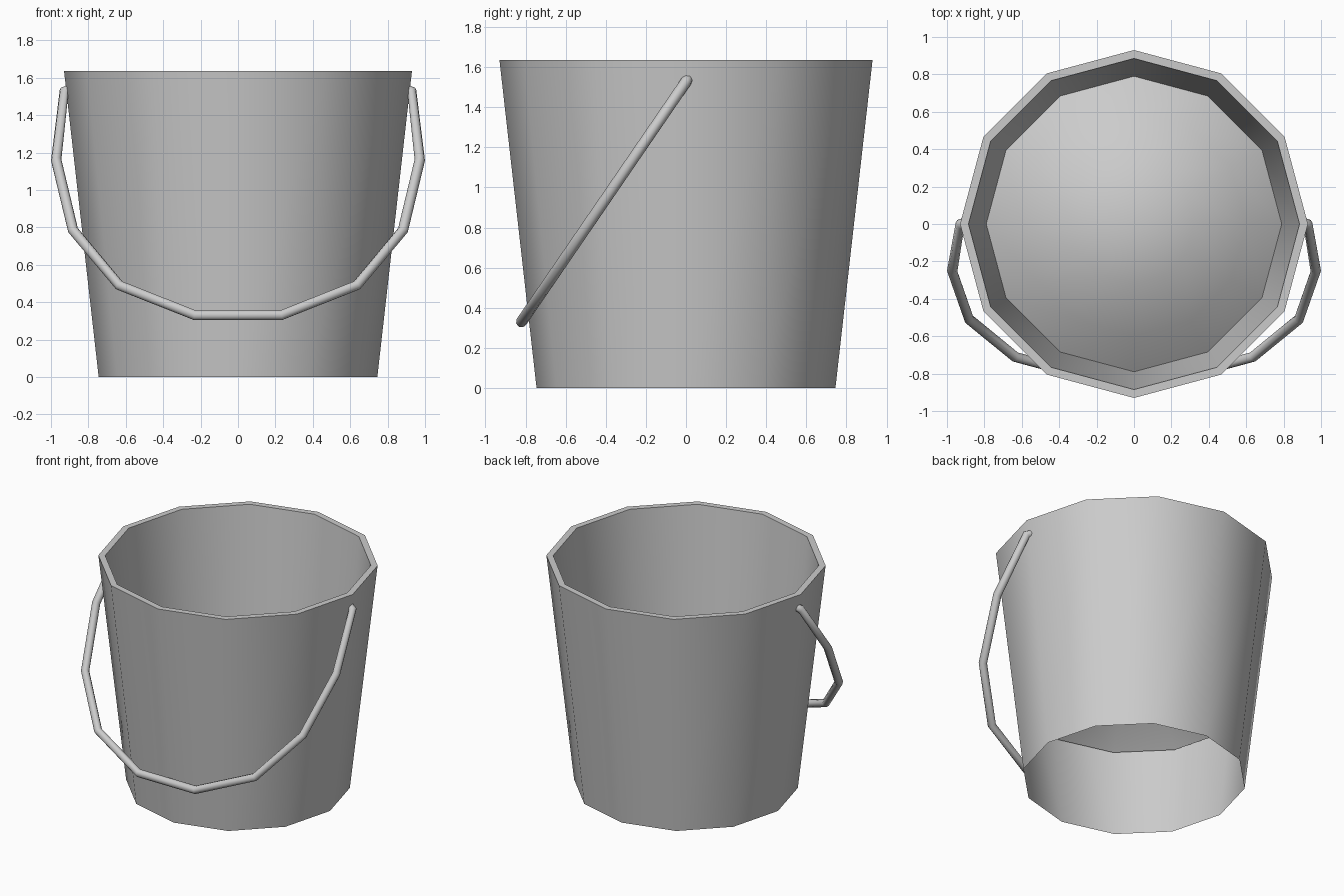
import bpy, bmesh
from math import cos, sin, radians, tau

if "Cube" in bpy.data.objects:
    bpy.data.objects.remove(bpy.data.objects["Cube"])

SIDES = 12


def finish(obj, angle=40):
    bpy.ops.object.select_all(action='DESELECT')
    obj.select_set(True)
    bpy.context.view_layer.objects.active = obj
    if obj.type == 'CURVE':
        bpy.ops.object.convert(target='MESH')
    bpy.ops.object.shade_smooth_by_angle(angle=radians(angle))


# Bucket: one sheet from the open foot up over the rim and down to a domed floor
profile = [(0.745, 0.0), (0.93, 1.635), (0.885, 1.635), (0.79, 0.65),
           (0.6, 0.79), (0.32, 0.93)]
bm = bmesh.new()
rings = [[bm.verts.new((r * cos(tau * i / SIDES), r * sin(tau * i / SIDES), z))
          for i in range(SIDES)] for r, z in profile]
top = bm.verts.new((0, 0, 0.99))
for i in range(SIDES):
    j = (i + 1) % SIDES
    for low, high in zip(rings, rings[1:]):
        bm.faces.new((low[i], low[j], high[j], high[i]))
    bm.faces.new((rings[-1][i], rings[-1][j], top))
mesh = bpy.data.meshes.new("bucket")
bm.to_mesh(mesh)
bm.free()
bucket = bpy.data.objects.new("bucket", mesh)
bpy.context.collection.objects.link(bucket)
finish(bucket)

# Handle: half path in front view, mirrored, leaning forward in a sloped plane
half = [(0.905, 1.535), (0.93, 1.525), (0.972, 1.16), (0.882, 0.785), (0.635, 0.49), (0.23, 0.33)]
path = half + [(-x, z) for x, z in reversed(half)]
curve = bpy.data.curves.new("handle", 'CURVE')
curve.dimensions = '3D'
curve.bevel_depth = 0.028
curve.bevel_resolution = 2
curve.use_fill_caps = True
spline = curve.splines.new('POLY')
spline.points.add(len(path) - 1)
for point, (x, z) in zip(spline.points, path):
    point.co = (x, (z - 1.535) * 0.685 + 0.005, z, 1)
handle = bpy.data.objects.new("handle", curve)
bpy.context.collection.objects.link(handle)
finish(handle, 50)
